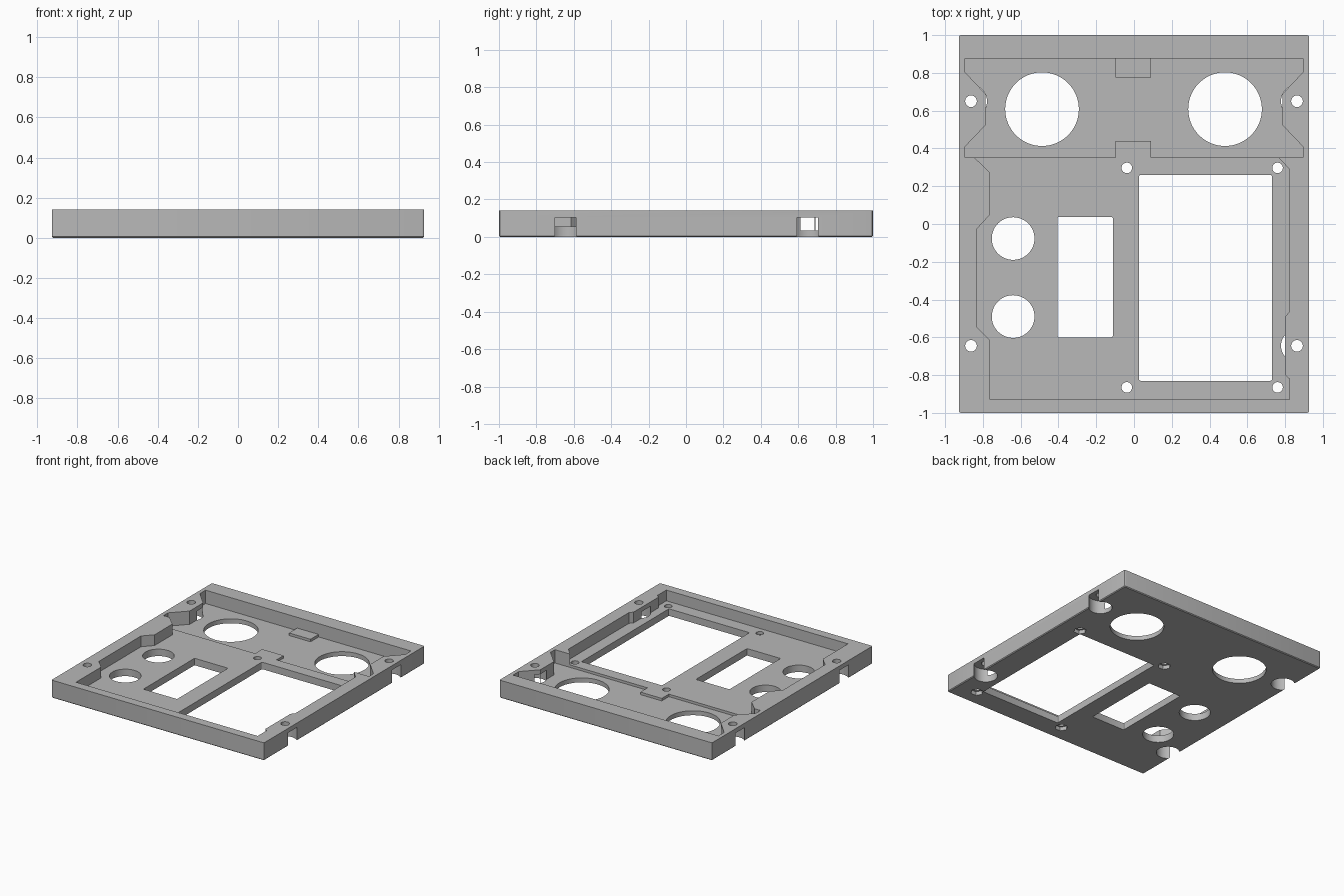
import bpy, bmesh
from math import cos, sin, tau, radians

if "Cube" in bpy.data.objects:
    bpy.data.objects.remove(bpy.data.objects["Cube"], do_unlink=True)

TOP, FLOOR, DEEP = 0.14, 0.055, 0.035   # rim, main floor and sunken floor heights
OVER = 0.2                              # cutters run past the rim

grey = bpy.data.materials.new("plain grey")
grey.use_nodes = True
grey.diffuse_color = (0.48, 0.48, 0.48, 1)
grey.node_tree.nodes["Principled BSDF"].inputs["Base Color"].default_value = grey.diffuse_color


def prism(name, outline, z0, z1, rounding=0):
    """Extrude an outline upward, optionally rounding its upright edges."""
    bm = bmesh.new()
    face = bm.faces.new([bm.verts.new((x, y, z0)) for x, y in outline])
    new = bmesh.ops.extrude_face_region(bm, geom=[face])["geom"]
    for v in new:
        if isinstance(v, bmesh.types.BMVert):
            v.co.z = z1
    if rounding:
        upright = [e for e in bm.edges
                   if abs(e.verts[0].co.z - e.verts[1].co.z) > 1e-4]
        bmesh.ops.bevel(bm, geom=upright, offset=rounding, segments=3,
                        profile=0.5, affect='EDGES')
    bmesh.ops.recalc_face_normals(bm, faces=bm.faces)
    mesh = bpy.data.meshes.new(name)
    bm.to_mesh(mesh)
    bm.free()
    obj = bpy.data.objects.new(name, mesh)
    bpy.context.collection.objects.link(obj)
    return obj


def rect(x0, x1, y0, y1):
    return [(x0, y0), (x1, y0), (x1, y1), (x0, y1)]


def ring(x, y, r, n=48):
    return [(x + r * cos(tau * i / n), y + r * sin(tau * i / n)) for i in range(n)]


# Solid slab with a fine chamfer around the underside
frame = prism("panel_frame", rect(-0.927, 0.927, -1, 1), 0, TOP, 0.01)
frame.data.materials.append(grey)
bm = bmesh.new()
bm.from_mesh(frame.data)
low = [e for e in bm.edges if all(v.co.z < 1e-4 for v in e.verts)]
bmesh.ops.bevel(bm, geom=low, offset=0.006, segments=1, affect='EDGES')
bm.to_mesh(frame.data)
bm.free()

cutters = []


def cut(name, outline, z0=-OVER, z1=OVER, rounding=0):
    cutters.append(prism(name, outline, z0, z1, rounding))


# Upper pocket: waisted outline, mirrored left to right
side = [(0.896, 0.352), (0.896, 0.408), (0.787, 0.522),
        (0.787, 0.69), (0.896, 0.805), (0.896, 0.876)]
mirrored = [(-x, y) for x, y in reversed(side)]
cut("upper_pocket", side + mirrored, FLOOR)

# Sunken floor of the upper pocket, leaving a raised tab at top and bottom
top_tab = [(0.09, 0.876), (0.09, 0.775), (-0.097, 0.775), (-0.097, 0.876)]
low_tab = [(-0.097, 0.352), (-0.097, 0.44), (0.09, 0.44), (0.09, 0.352)]
cut("sunken_floor", side + top_tab + mirrored + low_tab, DEEP, OVER + 0.02)

# Lower pocket with stepped side walls
cut("lower_pocket", [
    (-0.762, -0.93), (0.823, -0.93), (0.823, -0.82), (0.8, -0.8), (0.8, -0.49),
    (0.823, -0.465), (0.823, 0.29), (0.765, 0.352), (0.765, 0.38), (-0.845, 0.38),
    (-0.845, 0.352), (-0.762, 0.272), (-0.762, 0.05), (-0.83, -0.024),
    (-0.83, -0.548), (-0.762, -0.616)], FLOOR, OVER + 0.04)

# Windows and round openings
cut("large_window", rect(0.027, 0.73, -0.83, 0.26), rounding=0.008)
cut("small_window", rect(-0.405, -0.112, -0.6, 0.037), rounding=0.008)
for x in (-0.487, 0.482):
    cut("large_round_opening", ring(x, 0.608, 0.195, 64))
for y in (-0.077, -0.49):
    cut("small_round_opening", ring(-0.64, y, 0.113))

# Rim screw holes, each over a round recess that breaks through the side
for x in (-0.863, 0.863):
    for y in (-0.645, 0.65):
        cut("rim_screw_hole", ring(x, y, 0.031, 24))
        cut("rim_recess", ring(x, y, 0.085), -OVER, 0.105)

# Floor screw holes with hexagonal recesses beneath
for x in (-0.038, 0.76):
    for y in (-0.865, 0.297):
        cut("floor_screw_hole", ring(x, y, 0.028, 24))
        cut("hex_recess", ring(x, y, 0.047, 6), -OVER, 0.03)

# Cut everything out of the slab, then discard the cutters
for c in cutters:
    c.hide_render = True
    mod = frame.modifiers.new(c.name, 'BOOLEAN')
    mod.operation = 'DIFFERENCE'
    mod.solver = 'EXACT'
    mod.object = c
depsgraph = bpy.context.evaluated_depsgraph_get()
result = bpy.data.meshes.new_from_object(frame.evaluated_get(depsgraph))
frame.modifiers.clear()
frame.data = result
for c in cutters:
    bpy.data.objects.remove(c, do_unlink=True)
frame.data.materials.clear()
frame.data.materials.append(grey)
for p in frame.data.polygons:
    p.material_index = 0

bpy.ops.object.select_all(action='DESELECT')
frame.select_set(True)
bpy.context.view_layer.objects.active = frame
bpy.ops.object.shade_smooth_by_angle(angle=radians(30))
